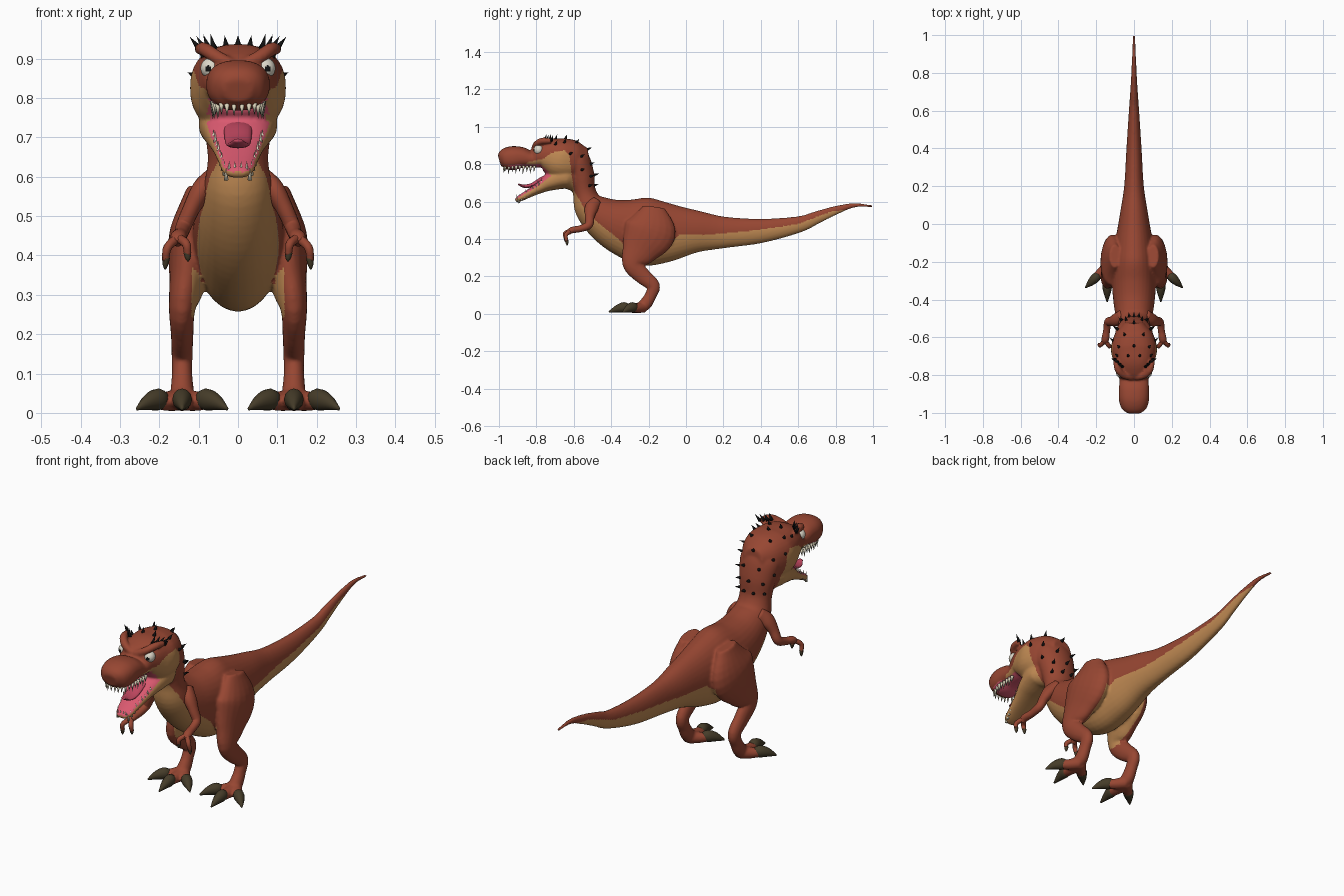
import bpy, bmesh, math
from mathutils import Vector
from mathutils.bvhtree import BVHTree

cube = bpy.data.objects.get("Cube")
if cube:
    bpy.data.objects.remove(cube)


def material(name, r, g, b):
    mat = bpy.data.materials.new(name)
    mat.use_nodes = True
    mat.diffuse_color = (r, g, b, 1)
    mat.node_tree.nodes["Principled BSDF"].inputs["Base Color"].default_value = (r, g, b, 1)
    return mat


RED = material("rust red hide", .31, .062, .032)
TAN = material("tan belly", .52, .25, .085)
PINK = material("mouth pink", .7, .1, .16)
TONGUE = material("tongue rose", .5, .06, .11)
CLAW = material("dark claw", .06, .045, .022)
BLACK = material("black spike", .006, .006, .006)
IVORY = material("tooth ivory", .7, .64, .48)
WHITE = material("eye white", .72, .68, .58)


def spline(rows, steps=5):
    """Smooth curve through the rows, interpolating position and size together."""
    p = [Vector(r) for r in rows]
    p = [p[0] * 2 - p[1]] + p + [p[-1] * 2 - p[-2]]
    out = []
    for a, b, c, d in zip(p, p[1:], p[2:], p[3:]):
        for i in range(steps):
            t = i / steps
            out.append((b * 2 + (c - a) * t + (a * 2 - b * 5 + c * 4 - d) * t * t
                        + (b * 3 - a - c * 3 + d) * t ** 3) * .5)
    return out + [p[-2]]


def loft(bm, rows, seg=20, power=1.0):
    """Tube through rows of x, y, z, half width, half height."""
    pts = spline(rows)
    pos = [Vector(p[:3]) for p in pts]
    rings = []
    for i, p in enumerate(pts):
        t = (pos[min(i + 1, len(pos) - 1)] - pos[max(i - 1, 0)]).normalized()
        side = Vector((1, 0, 0))
        side = (side - t * side.dot(t)).normalized()
        up = side.cross(t)
        ring = []
        for k in range(seg):
            a = math.tau * k / seg
            c, s = math.cos(a), math.sin(a)
            c, s = math.copysign(abs(c) ** power, c), math.copysign(abs(s) ** power, s)
            ring.append(bm.verts.new(pos[i] + side * c * max(p[3], .002) + up * s * max(p[4], .002)))
        rings.append(ring)
    for r, q in zip(rings, rings[1:]):
        for k in range(seg):
            bm.faces.new((r[k], r[(k + 1) % seg], q[(k + 1) % seg], q[k]))
    bm.faces.new(rings[0])
    bm.faces.new(rings[-1])


def cone(bm, base, direction, length, radius):
    d = Vector(direction).normalized()
    m = d.to_track_quat('Z', 'Y').to_matrix().to_4x4()
    m.translation = Vector(base) + d * length / 2
    bmesh.ops.create_cone(bm, cap_ends=True, segments=8, radius1=radius, radius2=0,
                          depth=length, matrix=m)


def finish(name, bm, *mats):
    bmesh.ops.recalc_face_normals(bm, faces=bm.faces)
    mesh = bpy.data.meshes.new(name)
    bm.to_mesh(mesh)
    bm.free()
    for mat in mats:
        mesh.materials.append(mat)
    for poly in mesh.polygons:
        poly.use_smooth = True
    ob = bpy.data.objects.new(name, mesh)
    bpy.context.collection.objects.link(ob)
    return ob


def mid(*rows):
    return [(0,) + r for r in rows]


def mirrored(rows, s):
    return [(r[0] * s,) + tuple(r[1:]) for r in rows]


# Tail, trunk and neck
body = bmesh.new()
loft(body, mid(
    (.998, .575, .006, .006), (.9, .58, .01, .012), (.8, .553, .014, .024), (.7, .515, .02, .034),
    (.6, .477, .027, .044), (.4, .443, .04, .065), (.2, .435, .052, .085), (.05, .44, .075, .115),
    (-.1, .435, .1, .16), (-.22, .44, .115, .182), (-.34, .465, .115, .152),
    (-.44, .51, .105, .118), (-.515, .575, .088, .086), (-.543, .65, .077, .062),
    (-.56, .74, .09, .07), (-.59, .82, .1, .075), (-.62, .87, .07, .05)), seg=32)
# Skull and snout
loft(body, mid(
    (-.52, .83, .05, .055), (-.58, .825, .1, .1), (-.66, .825, .122, .113), (-.73, .84, .108, .098),
    (-.78, .84, .092, .073), (-.82, .826, .078, .044), (-.88, .835, .08, .057),
    (-.93, .832, .08, .064), (-.975, .826, .066, .054), (-.998, .82, .036, .03)), seg=32, power=.85)
# Lower jaw
loft(body, mid(
    (-.58, .72, .07, .07), (-.64, .735, .1, .068), (-.72, .708, .087, .05), (-.78, .675, .067, .031),
    (-.84, .643, .052, .022), (-.89, .616, .04, .017), (-.912, .606, .022, .01)), seg=24, power=.85)
TOES = ((0, -1, .105, .187), (.72, -.7, .085, .16), (-.72, -.7, .085, .16))
for s in (1, -1):
    # Angry brow ridge
    loft(body, mirrored([(.01, -.815, .882, .014, .014), (.055, -.802, .906, .018, .016),
                         (.085, -.77, .924, .018, .018), (.1, -.72, .925, .012, .014)], s), seg=12)
    # Leg from hip to foot
    loft(body, mirrored([
        (.1, -.17, .57, .03, .06), (.115, -.19, .45, .06, .14), (.128, -.25, .34, .047, .1),
        (.142, -.285, .265, .034, .055), (.142, -.235, .205, .029, .045),
        (.142, -.175, .15, .027, .036), (.142, -.188, .1, .026, .031),
        (.142, -.215, .055, .03, .034), (.142, -.245, .032, .03, .028)], s))
    # Toes
    for dx, dy, end, tip in TOES:
        loft(body, mirrored([(.142 + dx * d, -.225 + dy * d, z, r, r) for d, z, r in
                             ((0, .035, .03), (end * .55, .03, .026), (end, .03, .022))], s), seg=12)

# Fuse the hide into one skin
skin = finish("body", body, RED)
remesh = skin.modifiers.new("fuse", 'REMESH')
remesh.mode = 'VOXEL'
remesh.voxel_size = .006
soften = skin.modifiers.new("soften", 'SMOOTH')
soften.factor = .5
soften.iterations = 6
bpy.context.view_layer.update()
graph = bpy.context.evaluated_depsgraph_get()
fused = bpy.data.meshes.new_from_object(skin.evaluated_get(graph))
skin.modifiers.clear()
skin.data = fused
fused.materials.clear()
for mat in (RED, TAN, PINK):
    fused.materials.append(mat)

# Hide colours: belly line along the flank, pink mouth lining
LINE = ((-1.1, .72), (-.87, .72), (-.85, .81), (-.76, .83), (-.72, .86), (-.65, .875), (-.625, .85),
        (-.6, .66), (-.53, .54), (-.45, .47), (-.36, .4), (-.3, .33), (-.2, .33), (-.12, .36),
        (-.03, .425), (.1, .42), (.4, .45), (.6, .48), (.77, .545), (.87, .56), (1.1, .5))


def belly_line(y):
    for (a, za), (b, zb) in zip(LINE, LINE[1:]):
        if a <= y <= b:
            return za + (zb - za) * (y - a) / (b - a)
    return 0


def hide_colour(c, n):
    if c.y < -.7 and abs(c.x) < .085:
        floor = c.z < .76 and n.z * .8 - n.y * .6 > .62
        palate = .752 < c.z < .8 and c.y > -.95 and n.z < -.6
        throat = .7 < c.z < .8 and -.79 < c.y and n.y < -.45 and abs(c.x) < .07
        if floor or palate or throat:
            return 2
    inside = abs(c.x) < .118 or c.z > .6
    return int(inside and .24 < c.z < belly_line(c.y))


for poly in fused.polygons:
    poly.use_smooth = True
    poly.material_index = hide_colour(poly.center, poly.normal)

# Arms, fingers and claws
FINGERS = ((.185, -.635, .365), (.127, -.645, .385))
for s, label in ((1, "left"), (-1, "right")):
    arm, claws = bmesh.new(), bmesh.new()
    loft(arm, mirrored([(.06, -.48, .6, .025, .03), (.092, -.505, .565, .027, .036),
                        (.118, -.515, .52, .022, .026), (.138, -.52, .475, .02, .022),
                        (.145, -.565, .455, .018, .018), (.152, -.61, .447, .02, .017),
                        (.155, -.63, .432, .014, .012)], s), seg=16)
    for x, y, z in FINGERS:
        wrist, tip = Vector((.153, -.615, .445)), Vector((x, y, z))
        knuckle = wrist.lerp(tip, .45) + Vector(((x - .153) * .35, -.018, .012))
        end = wrist.lerp(tip, .72) + Vector(((x - .153) * .25, -.008, 0))
        loft(arm, mirrored([(*wrist, .012, .012), (*knuckle, .011, .011), (*end, .009, .009)], s), seg=10)
        loft(claws, mirrored([(*knuckle.lerp(end, .8), .01, .01), (*end.lerp(tip, .5), .007, .007),
                              (*tip, .002, .002)], s), seg=10)
    finish(label + "_arm", arm, RED)
    # Toe claws
    for dx, dy, end, tip in TOES:
        loft(claws, mirrored([(.142 + dx * d, -.225 + dy * d, z, r, h) for d, z, r, h in
                              ((end - .025, .034, .018, .018), (end, .034, .025, .028),
                               (end + .035, .027, .019, .021), (tip, .01, .003, .004))], s), seg=12)
    finish(label + "_claws", claws, CLAW)

    # Eye with dark iris
    eye = bmesh.new()
    bmesh.ops.create_uvsphere(eye, u_segments=32, v_segments=20, radius=.027)
    gaze = Vector((.25 * s, -1, -.05)).normalized()
    for f in eye.faces:
        f.material_index = int(f.calc_center_median().normalized().dot(gaze) > .95)
    bmesh.ops.translate(eye, verts=eye.verts, vec=(.068 * s, -.788, .876))
    finish(label + "_eye", eye, WHITE, BLACK)

# Tongue
tongue = bmesh.new()
loft(tongue, mid((-.7, .735, .035, .014), (-.76, .725, .036, .013), (-.82, .69, .033, .011),
                 (-.865, .682, .027, .009), (-.897, .693, .01, .004)), seg=16)
finish("tongue", tongue, TONGUE)

# Teeth along both jaws
upper, lower = bmesh.new(), bmesh.new()
for s in (1, -1):
    for i in range(9):
        t = i / 8
        cone(upper, (s * (.064 - .022 * t ** 4), -.81 - .155 * t, .792), (0, -.1, -1),
             .036 + .01 * (i % 2), .008)
        y = -.765 - .128 * t
        cone(lower, (s * (.062 - .032 * t), y, .738 + (y + .73) * .774 - .02), (0, -.35, 1),
             .032 + .008 * (i % 2), .006)
    for x in (.01, .028):
        cone(upper, (x * s, -.972, .785), (0, -.1, -1), .032, .007)
        cone(lower, (x * s * .8, -.9, .612), (0, -.3, 1), .03, .005)
finish("upper_teeth", upper, IVORY)
finish("lower_teeth", lower, IVORY)

# Black spikes over the nape, crown and brows
tree = BVHTree.FromPolygons([v.co for v in fused.vertices], [p.vertices[:] for p in fused.polygons])
spikes = bmesh.new()
ROWS = 7
for row in range(ROWS):
    t = row / (ROWS - 1)
    core = Vector((0, -.56, .68)).lerp(Vector((0, -.7, .85)), t)
    lift = math.radians(5 + 85 * t)
    spread = (0, 40, -40) if row % 2 else (20, -20, 58, -58)
    for angle in map(math.radians, spread):
        ray = Vector((math.sin(angle), math.cos(angle) * math.cos(lift), math.cos(angle) * math.sin(lift)))
        hit, normal, _, _ = tree.ray_cast(core, ray)
        if hit:
            cone(spikes, hit - normal * .008, normal + Vector((0, .5, .3)), .034, .01)
for s in (1, -1):
    for i in range(4):
        cone(spikes, (s * (.062 + .012 * i), -.755 + .012 * i, .925),
             (s * (.2 + .2 * i), .25, 1), .04, .009)
finish("spikes", spikes, BLACK)
